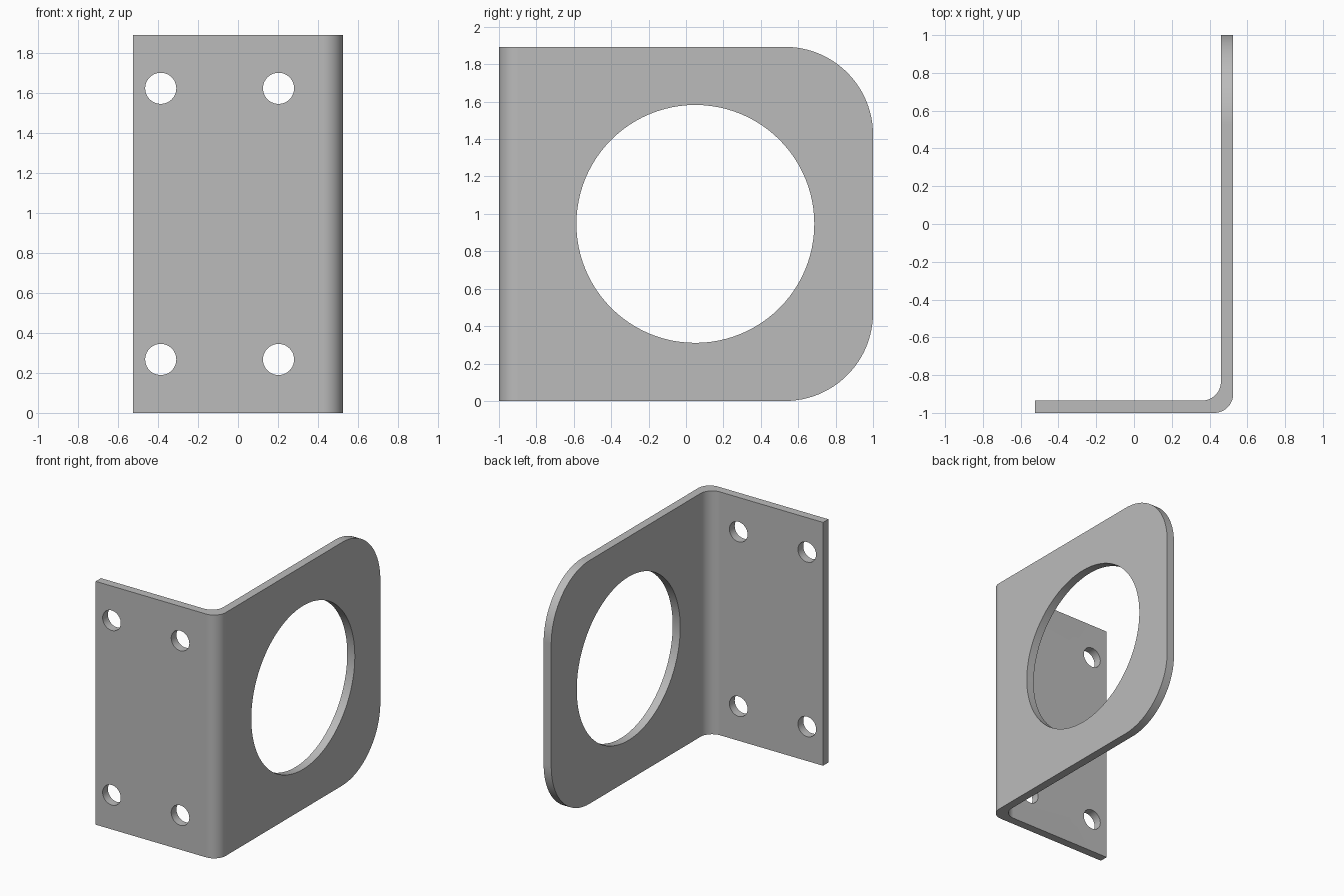
import bpy, bmesh
from math import sin, cos, pi
from mathutils import Matrix, Vector

cube = bpy.data.objects.get("Cube")
if cube:
    bpy.data.objects.remove(cube, do_unlink=True)

HX, HY, HEIGHT, T = 0.525, 1.0, 1.893, 0.065   # half sizes, height, sheet thickness
BEND, CORNER = 0.1, 0.47                       # bend and corner radii
MID = HEIGHT / 2

steel = bpy.data.materials.new("grey_steel")
steel.use_nodes = True
grey = (0.5, 0.5, 0.5, 1)
steel.diffuse_color = grey
steel.node_tree.nodes["Principled BSDF"].inputs["Base Color"].default_value = grey


def to_object(bm, name):
    bmesh.ops.recalc_face_normals(bm, faces=bm.faces)
    mesh = bpy.data.meshes.new(name)
    bm.to_mesh(mesh)
    bm.free()
    mesh.materials.append(steel)
    obj = bpy.data.objects.new(name, mesh)
    bpy.context.collection.objects.link(obj)
    return obj


def bend_arc(x_edge, y_edge, steps=16):
    """Quarter arc from the front flange round to the side flange."""
    cx, cy = x_edge - BEND, y_edge + BEND
    angles = [-pi / 2 + pi / 2 * i / steps for i in range(steps + 1)]
    return [(cx + BEND * cos(a), cy + BEND * sin(a)) for a in angles]


# Bent sheet: L-shaped section raised to full height
section = [(-HX, -HY)] + bend_arc(HX, -HY) + [(HX, HY), (HX - T, HY)]
section += bend_arc(HX - T, -HY + T)[::-1] + [(-HX, -HY + T)]
bm = bmesh.new()
base = bm.faces.new([bm.verts.new((x, y, 0)) for x, y in section])
raised = bmesh.ops.extrude_face_region(bm, geom=[base])
bmesh.ops.translate(bm, vec=(0, 0, HEIGHT),
                    verts=[v for v in raised["geom"] if isinstance(v, bmesh.types.BMVert)])

# Rounded far corners of the side flange
ends = [e for e in bm.edges
        if all(v.co.y > HY - 0.001 for v in e.verts)
        and abs(e.verts[0].co.z - e.verts[1].co.z) < 0.001]
bmesh.ops.bevel(bm, geom=ends, offset=CORNER, offset_type='OFFSET',
                segments=24, profile=0.5, affect='EDGES')
bracket = to_object(bm, "angle_bracket")


def drill(center, radius, axis, sides):
    """Cut a round hole through the sheet along the given axis."""
    cutter_bm = bmesh.new()
    turn = Vector((0, 0, 1)).rotation_difference(Vector(axis)).to_matrix().to_4x4()
    bmesh.ops.create_cone(cutter_bm, cap_ends=True, segments=sides, radius1=radius,
                          radius2=radius, depth=0.3,
                          matrix=Matrix.Translation(center) @ turn)
    cutter = to_object(cutter_bm, "hole_cutter")
    cutter.hide_render = True
    mod = bracket.modifiers.new("hole", 'BOOLEAN')
    mod.operation, mod.solver, mod.object = 'DIFFERENCE', 'EXACT', cutter
    bpy.ops.object.modifier_apply(modifier=mod.name)
    bpy.data.objects.remove(cutter, do_unlink=True)


bpy.ops.object.select_all(action='DESELECT')
bpy.context.view_layer.objects.active = bracket
bracket.select_set(True)

# Large opening in the side flange, four bolt holes in the front flange
drill((HX - T / 2, 0.05, MID), 0.636, (1, 0, 0), 96)
for x in (-0.387, 0.203):
    for side in (-1, 1):
        drill((x, -HY + T / 2, MID + side * 0.679), 0.078, (0, 1, 0), 40)

# Smooth bends and hole walls, flat plates
bpy.ops.object.shade_smooth_by_angle(angle=pi / 6)
weighted = bracket.modifiers.new("flat_plates", 'WEIGHTED_NORMAL')
weighted.keep_sharp = True
